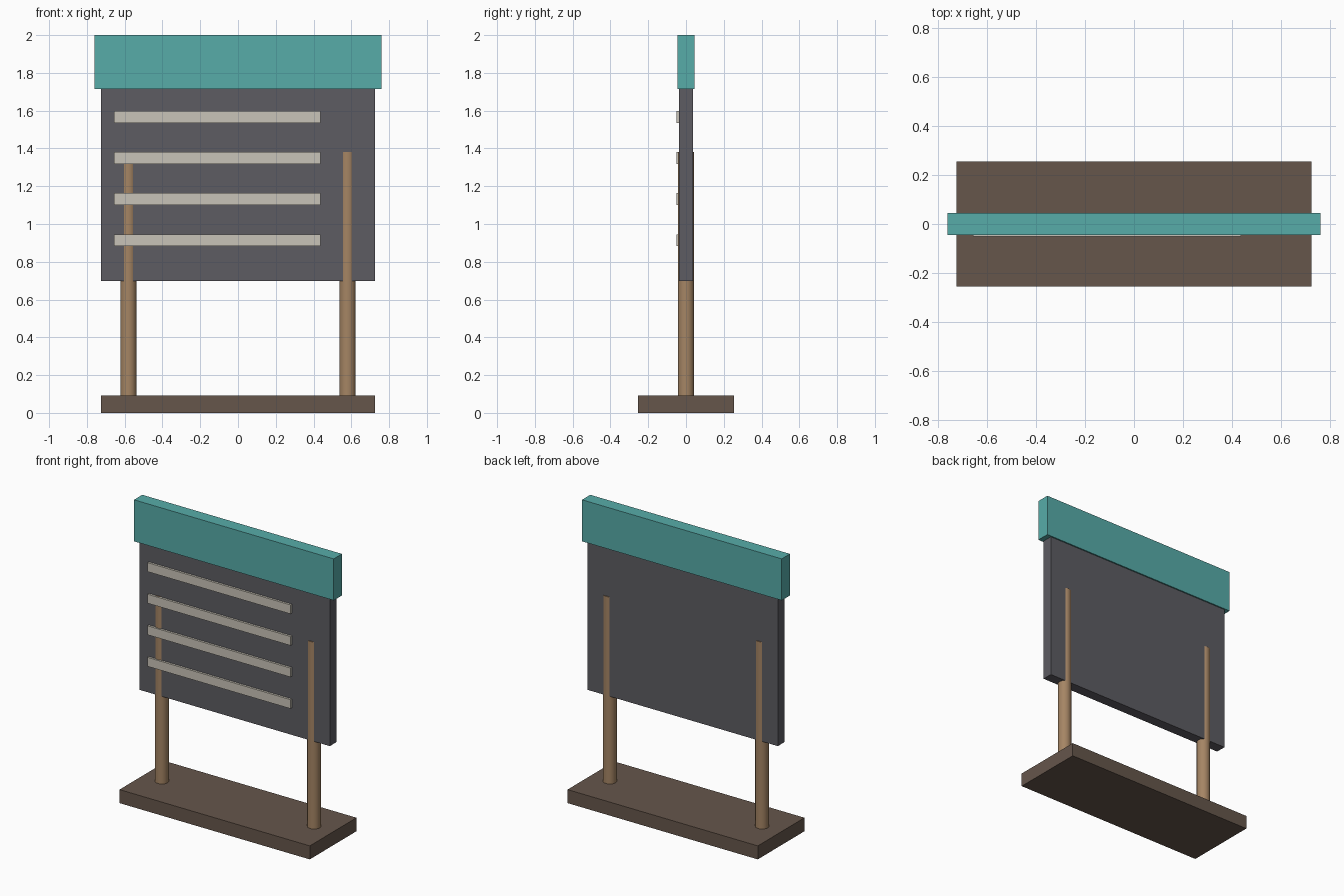
import bpy

cube = bpy.data.objects.get("Cube")
if cube:
    bpy.data.objects.remove(cube, do_unlink=True)


def material(name, hex_code):
    # Convert an sRGB hex colour to linear
    srgb = [c / 255 for c in bytes.fromhex(hex_code)]
    lin = [c / 12.92 if c < 0.04045 else ((c + 0.055) / 1.055) ** 2.4 for c in srgb]
    mat = bpy.data.materials.new(name)
    mat.use_nodes = True
    mat.diffuse_color = (*lin, 1)
    mat.node_tree.nodes["Principled BSDF"].inputs["Base Color"].default_value = (*lin, 1)
    return mat


teal = material("teal", "57ACA9")
slate = material("slate grey", "5D5C62")
cream = material("cream", "C9C4B8")
tan_wood = material("tan wood", "A58564")
dark_wood = material("dark wood", "66564B")


def box(name, mat, x, y, z):
    """Box spanning the (low, high) range on each axis."""
    spans = (x, y, z)
    bpy.ops.mesh.primitive_cube_add(size=1, location=[(a + b) / 2 for a, b in spans])
    ob = bpy.context.object
    ob.name = name
    ob.scale = [b - a for a, b in spans]
    bpy.ops.object.transform_apply(location=False, rotation=False, scale=True)
    ob.data.materials.append(mat)
    return ob


# Base, board and header
base_top = 0.093
box("base", dark_wood, (-0.725, 0.725), (-0.254, 0.254), (0, base_top))
box("board", slate, (-0.725, 0.725), (-0.036, 0.036), (0.697, 1.75))
box("header", teal, (-0.761, 0.761), (-0.045, 0.045), (1.714, 2))

# Posts, slightly thicker than the board so they show on both faces
post_top = 1.382
for side, x in (("left", 0.58), ("right", -0.58)):
    bpy.ops.mesh.primitive_cylinder_add(
        vertices=24, radius=0.043, depth=post_top - base_top,
        location=(x, 0, (post_top + base_top) / 2))
    post = bpy.context.object
    post.name = side + "_post"
    post.data.materials.append(tan_wood)
    bpy.ops.object.shade_smooth_by_angle()

# Evenly spaced slats on the front of the board
for i in range(4):
    z = 1.567 - i * 0.2175
    box(f"slat_{i + 1}", cream, (-0.656, 0.436), (-0.051, -0.034), (z - 0.031, z + 0.031))
